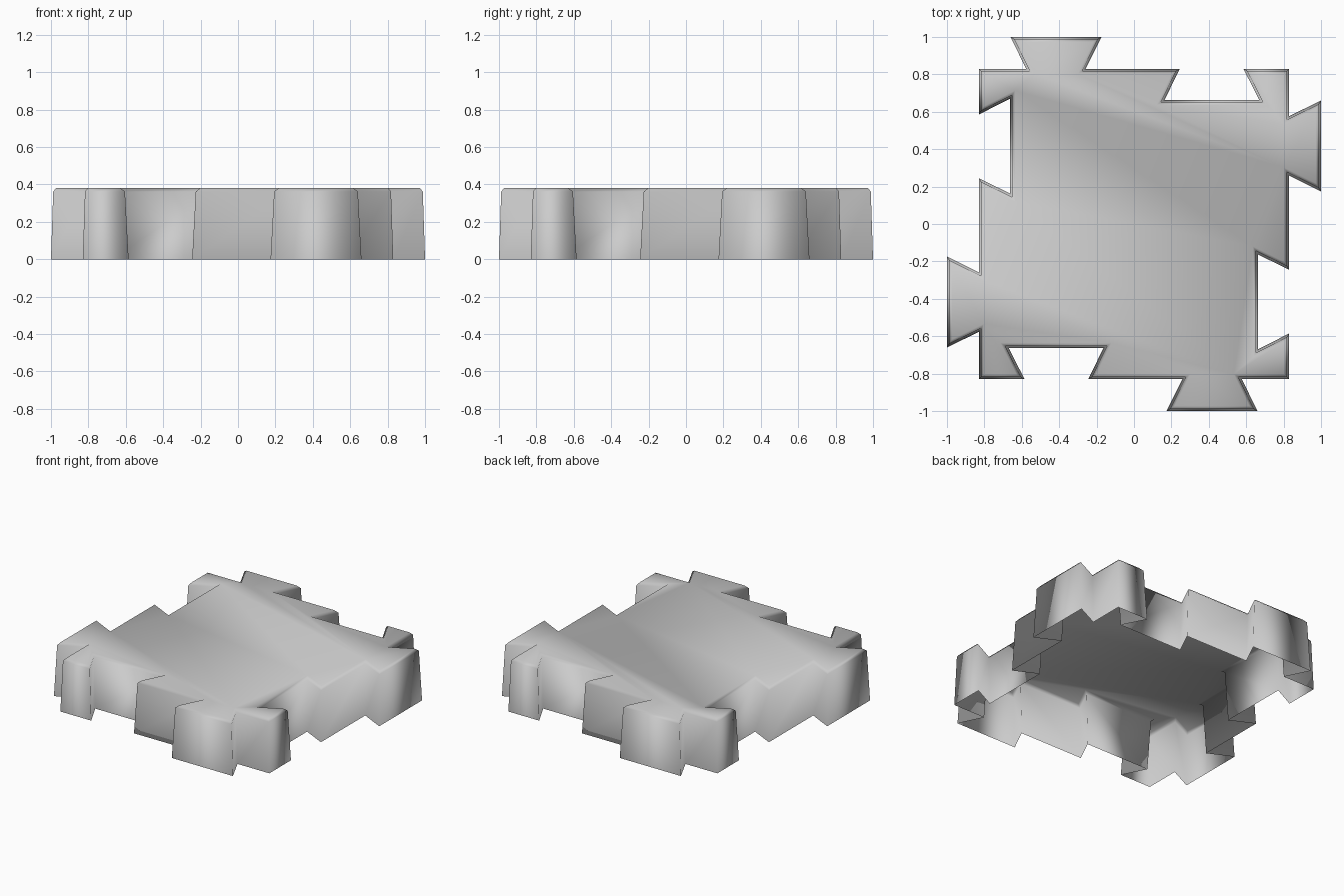
import bpy
import bmesh
from mathutils import Vector, Matrix
from math import pi

cube = bpy.data.objects.get("Cube")
if cube:
    bpy.data.objects.remove(cube, do_unlink=True)

# Plain grey material
grey = bpy.data.materials.new("light grey")
grey.use_nodes = True
colour = (0.6, 0.6, 0.6, 1)
grey.diffuse_color = colour
grey.node_tree.nodes["Principled BSDF"].inputs["Base Color"].default_value = colour

# Front side outline: corner, dovetail notch, dovetail tab
SIDE = [(-0.83, -0.83), (-0.585, -0.83), (-0.67, -0.663), (-0.163, -0.663),
        (-0.245, -0.83), (0.258, -0.83), (0.174, -1), (0.66, -1), (0.577, -0.83)]
outline = [Matrix.Rotation(k * pi / 2, 2) @ Vector(p) for k in range(4) for p in SIDE]


def inset(points, dist):
    """Move every edge of a counter-clockwise outline inwards, with mitred corners."""
    result = []
    for i, p in enumerate(points):
        a = (p - points[i - 1]).normalized()
        b = (points[(i + 1) % len(points)] - p).normalized()
        na, nb = Vector((-a.y, a.x)), Vector((-b.y, b.x))
        result.append(p + (na + nb) * dist / (1 + na.dot(nb)))
    return result


# Open-bottomed shell: drafted wall, narrow bevel, flat top
bm = bmesh.new()
rings = []
for dist, z in ((0, 0), (0.012, 0.362), (0.027, 0.38)):
    rings.append([bm.verts.new((p.x, p.y, z)) for p in inset(outline, dist)])
for low, high in zip(rings, rings[1:]):
    for i in range(len(low)):
        j = (i + 1) % len(low)
        bm.faces.new((low[i], low[j], high[j], high[i]))
bm.faces.new(rings[-1])
for face in bm.faces:
    face.smooth = True

mesh = bpy.data.meshes.new("interlocking_tile")
bm.to_mesh(mesh)
bm.free()
mesh.materials.append(grey)
tile = bpy.data.objects.new("interlocking_tile", mesh)
bpy.context.collection.objects.link(tile)
